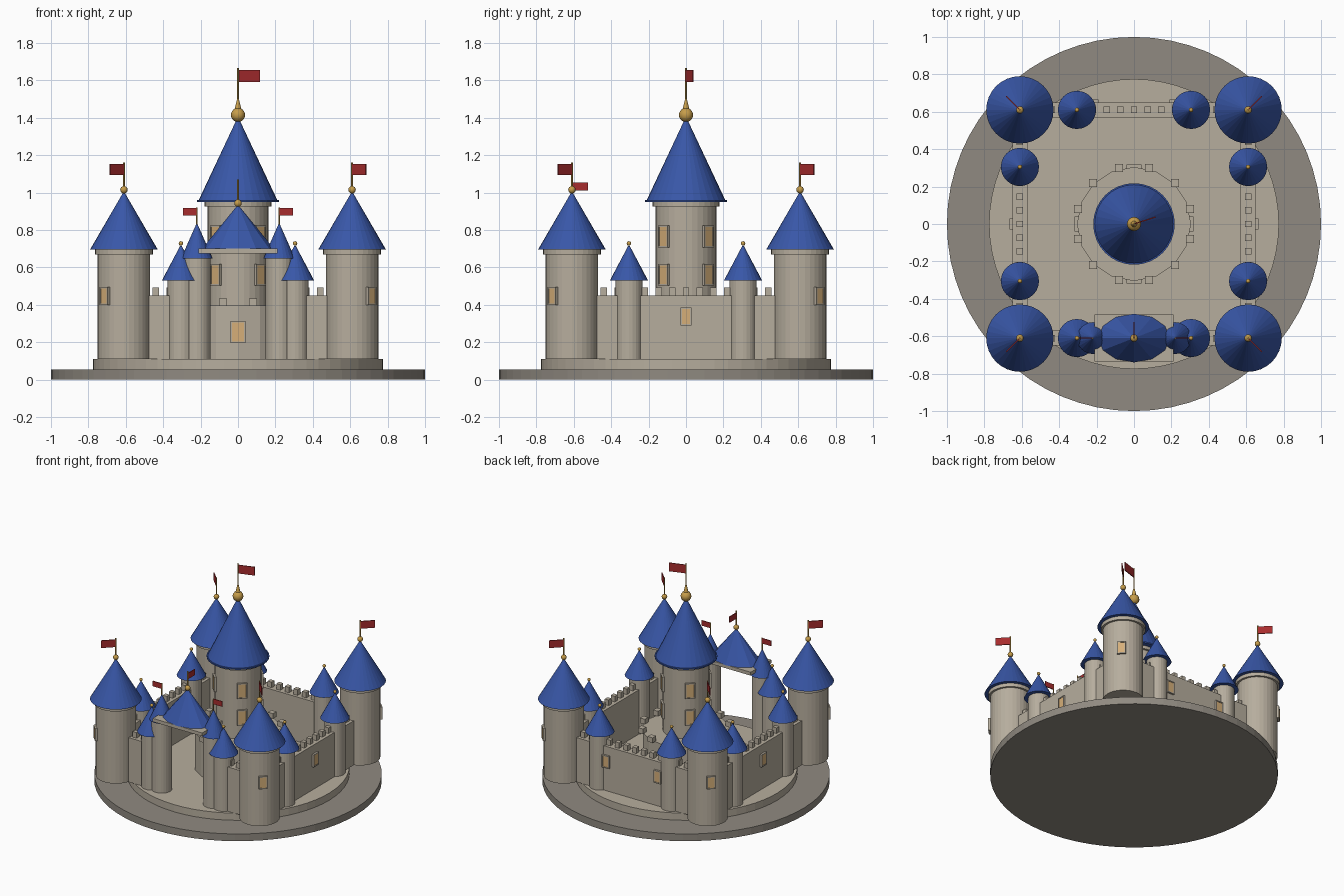
import bpy, bmesh, math
from mathutils import Matrix, Vector

cube = bpy.data.objects.get("Cube")
if cube:
    bpy.data.objects.remove(cube)


def make_material(name, rgb):
    m = bpy.data.materials.new(name)
    m.use_nodes = True
    m.diffuse_color = (*rgb, 1)
    m.node_tree.nodes["Principled BSDF"].inputs["Base Color"].default_value = (*rgb, 1)
    return m


STONE = make_material("pale stone", (0.47, 0.42, 0.34))
DARK = make_material("dark stone", (0.28, 0.255, 0.22))
BLUE = make_material("blue roof", (0.04, 0.095, 0.39))
GOLD = make_material("gold", (0.57, 0.34, 0.07))
RED = make_material("red cloth", (0.39, 0.025, 0.027))
GLOW = make_material("window light", (0.67, 0.43, 0.19))


def finish(name, bm, mat, smooth=False):
    mesh = bpy.data.meshes.new(name)
    bm.to_mesh(mesh)
    bm.free()
    mesh.materials.append(mat)
    ob = bpy.data.objects.new(name, mesh)
    bpy.context.collection.objects.link(ob)
    if smooth:
        mesh.polygons.foreach_set("use_smooth", [True] * len(mesh.polygons))
    return ob


def cone(name, mat, pos, r1, r2, z0, z1, sides=32, stretch=1.0):
    bm = bmesh.new()
    place = Matrix.Translation((*pos, (z0 + z1) / 2)) @ Matrix.Diagonal((stretch, 1, 1, 1))
    bmesh.ops.create_cone(bm, cap_ends=True, segments=sides, radius1=r1, radius2=r2,
                          depth=z1 - z0, matrix=place)
    return finish(name, bm, mat)


def drum(name, mat, pos, r, z0, z1, sides=32):
    return cone(name, mat, pos, r, r, z0, z1, sides)


def ball(name, pos, r, z):
    bm = bmesh.new()
    bmesh.ops.create_uvsphere(bm, u_segments=12, v_segments=8, radius=r,
                              matrix=Matrix.Translation((*pos, z)))
    return finish(name, bm, GOLD, True)


def boxes(name, mat, centres, size, angle=0.0):
    bm = bmesh.new()
    for c in centres:
        place = (Matrix.Translation(c) @ Matrix.Rotation(angle, 4, "Z")
                 @ Matrix.Diagonal((*size, 1)))
        bmesh.ops.create_cube(bm, size=1, matrix=place)
    return finish(name, bm, mat)


def flag(name, pos, angle, z0, z1, length):
    c = Vector((*pos, (z0 + z1) / 2))
    c += Vector((math.cos(angle), math.sin(angle), 0)) * length / 2
    boxes(name, RED, [c], (length, 0.006, z1 - z0), angle)


def window(name, pos, angle, reach, z, w, h):
    """Stone frame with a lit pane, facing outward along the angle."""
    out = Vector((math.cos(angle), math.sin(angle), 0))
    c = Vector((*pos, z)) + out * reach
    side = Vector((-out.y, out.x, 0))
    boxes(name + "_pane", GLOW, [c + out * 0.003], (0.018, w, h), angle)
    boxes(name + "_jambs", STONE, [c + side * s * (w / 2 + 0.004) for s in (-1, 1)],
          (0.03, 0.008, h + 0.016), angle)
    boxes(name + "_sills", STONE, [c + Vector((0, 0, s * (h / 2 + 0.004))) for s in (-1, 1)],
          (0.03, w, 0.008), angle)


FLOOR = 0.11
SIDE = 0.61

# Round base and courtyard
drum("base_disc", DARK, (0, 0), 1.0, 0, 0.055, 64)
drum("courtyard", STONE, (0, 0), 0.775, 0.055, FLOOR, 64)

# Corner towers
for sx in (-1, 1):
    for sy in (-1, 1):
        p = (sx * SIDE, sy * SIDE)
        out = math.atan2(sy, sx)
        drum("corner_tower", STONE, p, 0.14, FLOOR, 0.67)
        drum("corner_tower_cap", STONE, p, 0.155, 0.67, 0.697)
        cone("corner_roof", BLUE, p, 0.18, 0.004, 0.697, 1.0)
        ball("corner_ball", p, 0.02, 1.015)
        drum("corner_pole", GOLD, p, 0.005, 1.0, 1.16, 8)
        flag("corner_flag", p, out, 1.095, 1.152, 0.105)
        window("corner_window", p, out, 0.138, 0.447, 0.045, 0.08)

# Small turrets along each wall
for s in (-1, 1):
    for t in (-0.305, 0.305):
        for p in ((t, s * SIDE), (s * SIDE, t)):
            drum("turret", STONE, p, 0.073, FLOOR, 0.53, 24)
            cone("turret_roof", BLUE, p, 0.102, 0.004, 0.53, 0.715, 24)
            ball("turret_ball", p, 0.012, 0.728)

# Curtain walls with battlements
steps = [i * 0.0733 for i in range(-6, 7)]
wall_z, wall_h, tooth_z = 0.28, 0.34, 0.47
tooth = (0.034, 0.034, 0.045)
for s in (-1, 1):
    boxes("side_wall", STONE, [(s * SIDE, 0, wall_z)], (0.08, 2 * SIDE, wall_h))
    boxes("side_battlements", STONE, [(s * SIDE, t, tooth_z) for t in steps], tooth)
    window("side_wall_window", (s * SIDE, 0), 0 if s > 0 else math.pi, 0.04, 0.337, 0.045, 0.08)
    window("back_wall_window", (s * 0.22, SIDE), math.pi / 2, 0.04, 0.337, 0.045, 0.08)
    boxes("front_wall", STONE, [(s * 0.415, -SIDE, wall_z)], (0.39, 0.08, wall_h))
boxes("back_wall", STONE, [(0, SIDE, wall_z)], (2 * SIDE, 0.08, wall_h))
boxes("back_battlements", STONE, [(t, SIDE, tooth_z) for t in steps], tooth)
boxes("front_battlements", STONE, [(t, -SIDE, tooth_z) for t in steps if abs(t) > 0.25], tooth)

# Open gate with twin towers and a bridging roof
for s in (-1, 1):
    p = (s * 0.22, -SIDE)
    drum("gate_tower", STONE, p, 0.073, FLOOR, 0.647, 24)
    cone("gate_tower_roof", BLUE, p, 0.085, 0.004, 0.647, 0.83, 24)
    drum("gate_tower_pole", GOLD, p, 0.004, 0.82, 0.92, 8)
    flag("gate_tower_flag", p, 0 if s > 0 else math.pi, 0.878, 0.918, 0.075)
gate = (0, -SIDE)
boxes("gate_lintel", STONE, [(0, -SIDE, 0.688)], (0.42, 0.25, 0.026))
cone("gate_roof", BLUE, gate, 0.13, 0.003, 0.70, 0.93, 12, 1.48)
ball("gate_ball", gate, 0.02, 0.943)
drum("gate_pole", GOLD, gate, 0.005, 0.93, 1.07, 8)
flag("gate_flag", gate, math.pi / 2, 1.01, 1.055, 0.085)

# Inner ring around the keep
drum("keep_plinth", STONE, (0, 0), 0.305, FLOOR, 0.395, 16)
ring = [math.radians(15 + 30 * i) for i in range(12)]
boxes("keep_battlements", STONE,
      [(0.31 * math.cos(a), 0.31 * math.sin(a), 0.413) for a in ring], (0.042, 0.042, 0.04))
for i in range(4):
    a = i * math.pi / 2
    window("plinth_window", (0, 0), a, 0.303, 0.255, 0.065, 0.1)
    for z in (0.56, 0.765):
        window("keep_window", (0, 0), a + math.pi / 4, 0.16, z, 0.055, 0.1)

# Keep
drum("keep", STONE, (0, 0), 0.163, FLOOR, 0.925)
drum("keep_cap", STONE, (0, 0), 0.18, 0.925, 0.95)
drum("keep_eave", BLUE, (0, 0), 0.218, 0.95, 0.96)
cone("keep_roof", BLUE, (0, 0), 0.21, 0.01, 0.96, 1.385)
ball("keep_ball", (0, 0), 0.038, 1.415)
cone("keep_spike", GOLD, (0, 0), 0.018, 0.005, 1.445, 1.5, 12)
drum("keep_pole", GOLD, (0, 0), 0.005, 1.4, 1.665, 8)
flag("keep_flag", (0, 0), math.radians(18), 1.59, 1.655, 0.122)
